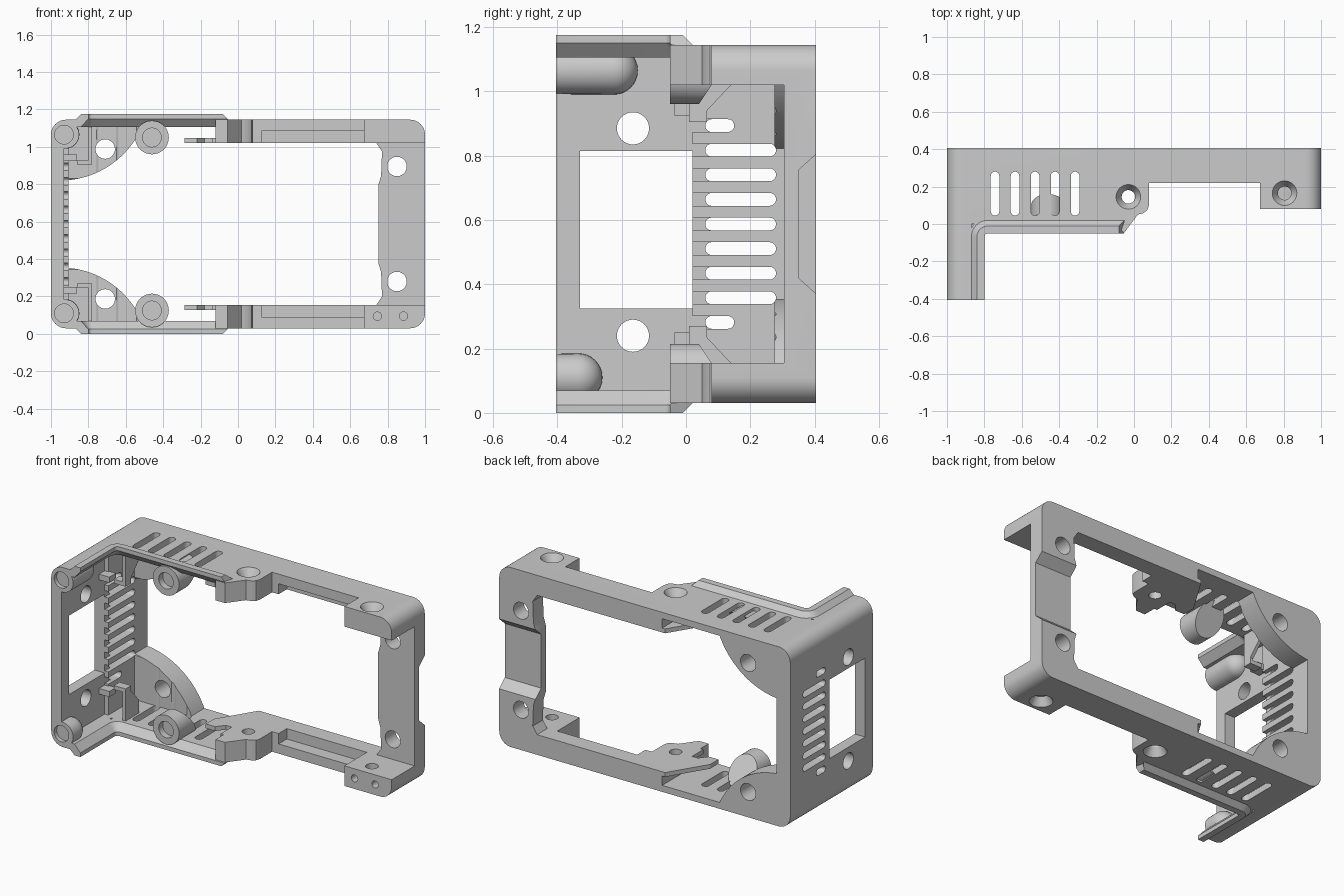
import bpy, bmesh, math
from mathutils import Matrix, Vector

if "Cube" in bpy.data.objects:
    bpy.data.objects.remove(bpy.data.objects["Cube"])

H = 1.175  # overall height, parts mirror about H / 2


def finish(name, bm):
    bmesh.ops.recalc_face_normals(bm, faces=bm.faces)
    me = bpy.data.meshes.new(name)
    bm.to_mesh(me)
    bm.free()
    ob = bpy.data.objects.new(name, me)
    bpy.context.collection.objects.link(ob)
    return ob


def prism(name, pts, axis, lo, hi):
    """Extrude a 2D outline along an axis: x uses (y,z), y uses (x,z), z uses (x,y)."""
    put = {'x': lambda a, b, t: (t, a, b), 'y': lambda a, b, t: (a, t, b), 'z': lambda a, b, t: (a, b, t)}[axis]
    bm = bmesh.new()
    rings = [[bm.verts.new(put(a, b, t)) for a, b in pts] for t in (lo, hi)]
    n = len(pts)
    for r in rings:
        bm.faces.new(r)
    for i in range(n):
        j = (i + 1) % n
        bm.faces.new((rings[0][i], rings[0][j], rings[1][j], rings[1][i]))
    return finish(name, bm)


def box(name, x0, x1, y0, y1, z0, z1):
    return prism(name, [(x0, y0), (x1, y0), (x1, y1), (x0, y1)], 'z', z0, z1)


def arc(cx, cy, r, a0, a1, n):
    return [(cx + r * math.cos(a0 + (a1 - a0) * i / n), cy + r * math.sin(a0 + (a1 - a0) * i / n)) for i in range(n + 1)]


def rod(name, a, b, r, axis, lo, hi):
    return prism(name, arc(a, b, r, 0, 2 * math.pi, 40)[:-1], axis, lo, hi)


def slot(a0, a1, b, r, axis, lo, hi, along_first=True):
    q = math.pi / 2
    pts = arc(a1 - r, b, r, -q, q, 10) + arc(a0 + r, b, r, q, 3 * q, 10)
    if not along_first:
        pts = [(y, x) for x, y in pts]
    return prism("slot_cutter", pts, axis, lo, hi)


def mirrored(ob, name):
    bm = bmesh.new()
    bm.from_mesh(ob.data)
    for v in bm.verts:
        v.co.z = H - v.co.z
    return finish(name, bm)


def boolean(ob, tool, op='DIFFERENCE'):
    m = ob.modifiers.new("bool", 'BOOLEAN')
    m.operation, m.solver, m.object = op, 'EXACT', tool
    bpy.context.view_layer.objects.active = ob
    bpy.ops.object.modifier_apply(modifier=m.name)
    bpy.data.objects.remove(tool)


P = math.pi

# main frame: rounded block, then hollowed out
outline = []
for cx, cz, a in ((.92, 1.065, 0), (-.92, 1.065, P / 2), (-.92, .11, P), (.92, .11, 1.5 * P)):
    outline += arc(cx, cz, .08, a, a + P / 2, 10)
frame = prism("main_frame", outline, 'y', -.405, .405)

front_cut = [(-.87, -.5), (-.87, 0), (-.12, 0), (-.12, -.05), (-.055, -.05), (.02, .05), (.05, .058), (.072, .075),
             (.08, .1), (.08, .22), (.675, .22), (.675, .08), (1.1, .08), (1.1, -.5)]
boolean(frame, prism("front_cutter", front_cut, 'z', -.2, 1.4))
boolean(frame, box("cavity_front", -.93, -.12, -.5, .02, .07, 1.105))
boolean(frame, box("cavity_rear", -.905, -.12, .01, .5, .07, 1.105))
edge = [(.74, .155), (.77, .2), (.765, .33), (.75, .38)]
opening = [(-.15, .155)] + edge + [(x, H - z) for x, z in reversed(edge)] + [(-.15, H - .155)]
boolean(frame, prism("rear_opening", opening, 'y', -.5, .5))
boolean(frame, box("right_opening", .6, 1.1, -.5, .305, .155, 1.02))
boolean(frame, box("rail_step", .125, .675, -.5, .3, .09, 1.085))
notch = [(.45, .33), (.35, .42), (.35, .755), (.45, .845)]
boolean(frame, prism("post_notch", notch, 'x', .6, 1.1))

# curved corner gussets and capsule screw bosses
g_pts = arc(-.95, -.12, .475, .366, 1.529, 24) + [(-.93, .05)]
gusset = prism("gusset", g_pts, 'y', .275, .405)
boolean(frame, mirrored(gusset, "gusset_top"), 'UNION')
boolean(frame, gusset, 'UNION')
for z, tip in ((.11, -.26), (H - .11, -.15)):
    bm = bmesh.new()
    bmesh.ops.create_uvsphere(bm, u_segments=32, v_segments=16, radius=.075)
    bmesh.ops.rotate(bm, verts=bm.verts, matrix=Matrix.Rotation(-P / 2, 3, 'X'))
    for v in bm.verts:
        v.co = Vector((v.co.x - .923, -.405 if v.co.y < -.001 else v.co.y + tip - .075, v.co.z + z))
    boolean(frame, finish("corner_boss", bm), 'UNION')
    boolean(frame, rod("boss_hole", -.93, z, .05, 'y', -.5, -.38))

# left wall: window, holes and vent slots with inner comb grooves
boolean(frame, box("window", -1.1, -.8, -.33, .02, .325, .815))
for z in (.24, .885):
    boolean(frame, rod("side_hole", -.165, z, .05, 'x', -1.1, -.84))
for i in range(9):
    z = H / 2 + (i - 4) * .0765
    end = .15 if i in (0, 8) else .28
    boolean(frame, slot(.06, end, z, .02, 'x', -1.1, -.85))
    boolean(frame, box("groove", -.93, -.85, -.02, end - .02, z - .02, z + .02))

# vents and countersunk screws through top and bottom
for i in range(5):
    boolean(frame, slot(.045, .28, -.743 + i * .107, .023, 'z', -.2, 1.4, False))
for x, y in ((-.03, .145), (.805, .165)):
    boolean(frame, rod("screw_hole", x, y, .036, 'z', -.2, 1.4))
    bm = bmesh.new()
    bmesh.ops.create_cone(bm, cap_ends=True, segments=40, radius1=.066, radius2=.036, depth=.05,
                          matrix=Matrix.Translation((x, y, .0545)))
    sink = finish("countersink", bm)
    boolean(frame, mirrored(sink, "countersink_top"))
    boolean(frame, sink)
# rear mounting holes and small front pin holes
for x, z, r in ((-.71, .187, .052), (.85, .28, .052)):
    for zz in (z, H - z):
        boolean(frame, rod("rear_hole", x, zz, r, 'y', .2, .5))
for x in (.745, .885):
    boolean(frame, rod("pin_hole", x, .095, .022, 'y', .0, .2))

# outward lip swept along the front edge
section = [(0, .03), (.03, 0), (.07, 0), (.07, .025), (.03, .07), (-.012, .07), (-.012, .032)]
bm = bmesh.new()
rings = []
steps = 10
for k in range(-1, steps + 2):
    t = P - P / 2 * min(max(k, 0), steps) / steps
    ring = []
    for d, z in section:
        x, y = -.78 + (.09 - d) * math.cos(t), -.07 + (.09 - d) * math.sin(t)
        if k < 0:
            y = -.405
        if k > steps:
            x = -.08 + min(z, .03)
        ring.append(bm.verts.new((x, y, z)))
    rings.append(ring)
for a, b in zip(rings, rings[1:]):
    for i in range(len(section)):
        j = (i + 1) % len(section)
        bm.faces.new((a[i], a[j], b[j], b[i]))
bm.faces.new(rings[0])
bm.faces.new(rings[-1])
lip = finish("lip_bottom", bm)
mirrored(lip, "lip_top")

# standoff tubes with slanted rear support
tube = rod("standoff_bottom", -.46, .125, .09, 'y', -.05, .3)
boolean(tube, prism("slant", [(.02, .245), (.17, .02), (.5, .02), (.5, .245)], 'x', -.7, -.2))
boolean(tube, rod("tube_hole", -.46, .125, .05, 'y', -.2, -.01))
mirrored(tube, "standoff_top")

# thin flange beside the middle screw boss
flange = prism("flange_bottom", [(-.11, .405), (-.14, .405), (-.285, .17), (-.285, .09), (-.22, .09),
                                 (-.18, .14), (-.14, .14), (-.14, .03), (-.11, .03)], 'z', .128, .155)
mirrored(flange, "flange_top")

# small corner brackets on the left wall
web = prism("bracket_web_bottom", [(.01, .06), (.01, .27), (.065, .27), (.065, .235), (.14, .155), (.14, .06)],
            'x', -.80, -.78)
arm = box("bracket_arm_bottom", -.86, -.80, .01, .065, .245, .27)
clip = box("bracket_clip_bottom", -.94, -.86, -.035, .03, .215, .25)
for ob in (web, arm, clip):
    mirrored(ob, ob.name.replace("bottom", "top"))

# smooth the round surfaces
bpy.ops.object.select_all(action='DESELECT')
for ob in bpy.context.scene.objects:
    ob.select_set(True)
bpy.context.view_layer.objects.active = frame
bpy.ops.object.shade_smooth_by_angle(angle=math.radians(30))
